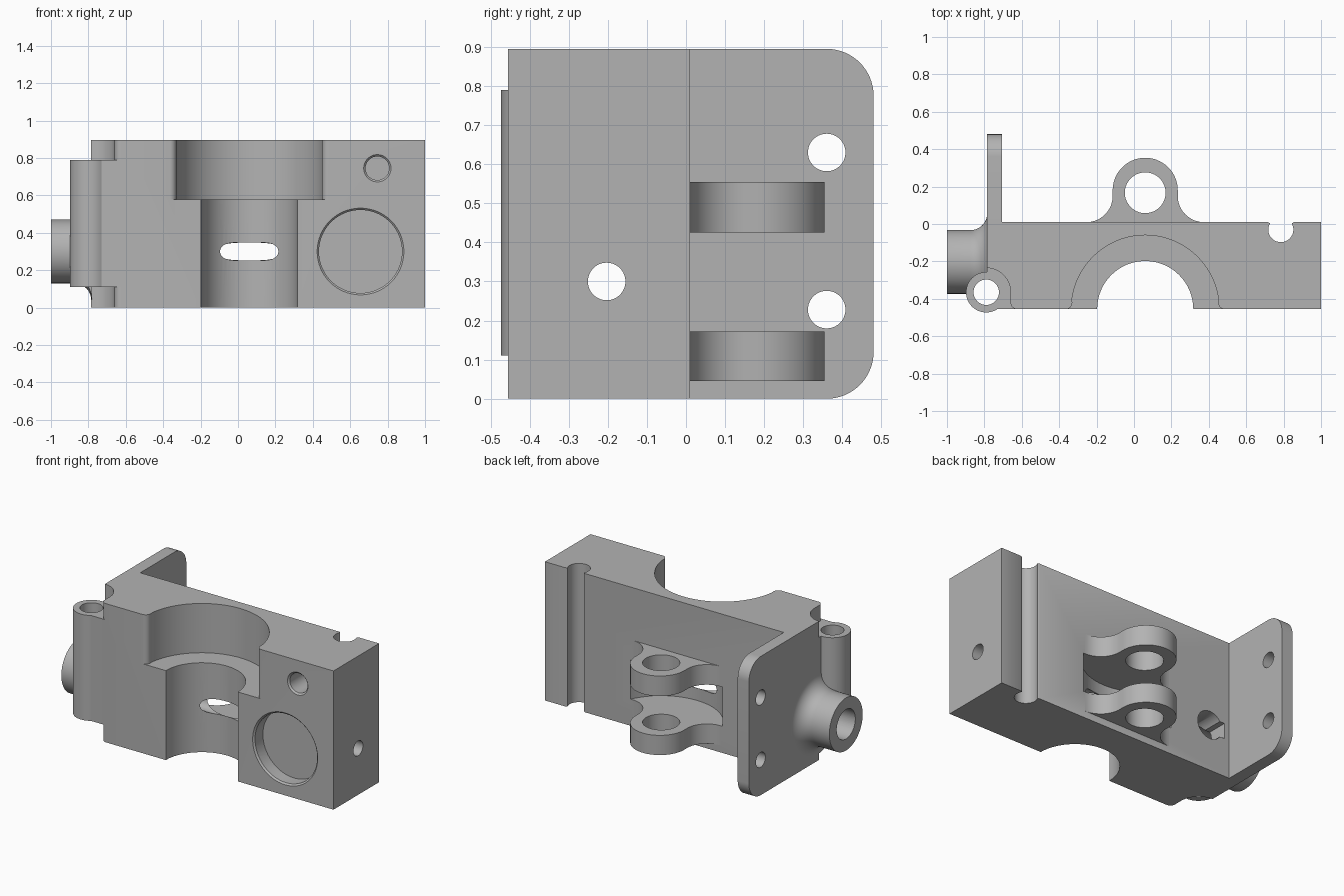
import bpy, bmesh
from math import sin, cos, radians, pi
from mathutils import Matrix, Vector

if "Cube" in bpy.data.objects:
    bpy.data.objects.remove(bpy.data.objects["Cube"])

metal = bpy.data.materials.new("plain_grey")
metal.use_nodes = True
GREY = (0.45, 0.45, 0.45, 1)
metal.diffuse_color = GREY
metal.node_tree.nodes["Principled BSDF"].inputs["Base Color"].default_value = GREY


def make(name, bm):
    bmesh.ops.recalc_face_normals(bm, faces=bm.faces)
    mesh = bpy.data.meshes.new(name)
    bm.to_mesh(mesh)
    bm.free()
    mesh.materials.append(metal)
    ob = bpy.data.objects.new(name, mesh)
    bpy.context.collection.objects.link(ob)
    return ob


def arc(cx, cy, r, a0, a1, n=24):
    return [(cx + r * cos(radians(a0 + (a1 - a0) * i / n)),
             cy + r * sin(radians(a0 + (a1 - a0) * i / n))) for i in range(n + 1)]


def prism(name, outline, lo, hi, axis="z"):
    """Extrude an outline: (x, y) along z, or (y, z) along x."""
    bm = bmesh.new()
    place = (lambda u, v: (u, v, lo)) if axis == "z" else (lambda u, v: (lo, u, v))
    face = bm.faces.new([bm.verts.new(place(u, v)) for u, v in outline])
    grown = bmesh.ops.extrude_face_region(bm, geom=[face])["geom"]
    step = Vector((0, 0, hi - lo)) if axis == "z" else Vector((hi - lo, 0, 0))
    bmesh.ops.translate(bm, vec=step, verts=[g for g in grown if isinstance(g, bmesh.types.BMVert)])
    return make(name, bm)


def box(name, lo, hi):
    return prism(name, [(lo[0], lo[1]), (hi[0], lo[1]), (hi[0], hi[1]), (lo[0], hi[1])], lo[2], hi[2])


def rod(name, start, end, r, r_end=None):
    a, b = Vector(start), Vector(end)
    bm = bmesh.new()
    turn = (b - a).to_track_quat("Z", "Y").to_matrix().to_4x4()
    bmesh.ops.create_cone(bm, cap_ends=True, segments=64, radius1=r,
                          radius2=r if r_end is None else r_end, depth=(b - a).length,
                          matrix=Matrix.Translation((a + b) / 2) @ turn)
    return make(name, bm)


def cut(targets, cutter):
    cutter.hide_render = True
    for ob in targets:
        mod = ob.modifiers.new("cut", "BOOLEAN")
        mod.operation, mod.solver, mod.object = "DIFFERENCE", "EXACT", cutter
        bpy.context.view_layer.objects.active = ob
        bpy.ops.object.modifier_apply(modifier=mod.name)
    bpy.data.objects.remove(cutter)


LEFT, FRONT, BACK, TOP = -0.785, -0.455, 0.01, 0.895
MID = 0.06                      # centre of the bore and lugs
PIN = (-0.79, -0.365)           # hinge column axis
AXLE_Y, AXLE_Z = -0.203, 0.3    # cross hole axis

# Main block
body = box("main_block", (LEFT, FRONT, 0), (1, BACK, TOP))

# Half-round bore and wider step above it, with rounded mouth
cut([body], rod("bore", (MID, FRONT, -0.1), (MID, FRONT, 1), 0.257))
mouth = (arc(MID + 0.425, FRONT + 0.035, 0.035, 270, 180, 8)
         + arc(MID, FRONT, 0.395, 8, 172, 64)
         + arc(MID - 0.425, FRONT + 0.035, 0.035, 0, -90, 8)
         + [(MID - 0.425, -0.6), (MID + 0.425, -0.6)])
cut([body], prism("step", mouth, 0.577, 1))

# Vertical groove in the back
groove = arc(0.785, -0.03, 0.067, 150, 390, 40) + [(0.855, BACK), (0.855, 0.1), (0.715, 0.1), (0.715, BACK)]
cut([body], prism("groove", groove, -0.1, 1))

# Corner relief above and below the hinge column
relief = ([(-0.95, -0.6), (-0.625, -0.6)] + arc(-0.625, -0.42, 0.035, 270, 180, 8)
          + arc(*PIN, 0.13, 0, 90, 20) + [(-0.95, PIN[1] + 0.13)])
for lo, hi in ((-0.1, 0.11), (0.79, 1)):
    cut([body], prism("relief", relief, lo, hi))

# Round recesses in the front, with eased rims
for x, z, r, depth in ((0.655, 0.3, 0.222, 0.09), (0.745, 0.745, 0.063, 0.2)):
    cut([body], rod("recess", (x, FRONT - 0.1, z), (x, FRONT + depth, z), r))
    cut([body], rod("rim", (x, FRONT - 0.01, z), (x, FRONT + 0.015, z), r + 0.02, r - 0.005))

# Swing clearance between the lugs
cut([body], rod("clearance", (MID, 0.165, 0.172), (MID, 0.165, 0.425), 0.363))

# Rear pocket that opens into the boss bore
cut([body], rod("pocket", (-0.56, 0.1, AXLE_Z), (-0.56, -0.28, AXLE_Z), 0.09))
cut([body], box("notch", (-0.67, -0.28, 0.25), (-0.56, 0.1, 0.35)))

# Mounting plate with rounded corners and two holes
outline = ([(BACK, 0)] + arc(0.36, 0.12, 0.12, -90, 0, 16)
           + arc(0.36, TOP - 0.12, 0.12, 0, 90, 16) + [(BACK, TOP)])
plate = prism("mounting_plate", outline, LEFT, -0.705, "x")
for z in (0.228, 0.63):
    cut([plate], rod("plate_hole", (-1, 0.36, z), (-0.6, 0.36, z), 0.048))

# Hinge column
column = rod("hinge_column", (*PIN, 0.11), (*PIN, 0.79), 0.108)

# Side boss, turned from a profile with a filleted foot
profile = [(0.0, -1.0), (0.17, -1.0)] + arc(0.26, -0.875, 0.09, 180, 90, 10) + [(0.26, -0.78), (0.0, -0.78)]
bm = bmesh.new()
verts = [bm.verts.new((x, AXLE_Y + r, AXLE_Z)) for r, x in profile]
edges = [bm.edges.new(pair) for pair in zip(verts, verts[1:])]
bmesh.ops.spin(bm, geom=verts + edges, cent=(0, AXLE_Y, AXLE_Z), axis=(1, 0, 0),
               angle=2 * pi, steps=64, use_duplicate=False)
bmesh.ops.remove_doubles(bm, verts=bm.verts, dist=0.0005)
boss = make("side_boss", bm)

# Shared holes: column pin, boss bore and long cross hole
cut([body, column, boss], rod("pin_hole", (*PIN, -0.1), (*PIN, 1), 0.068))
cut([body, column, boss], rod("boss_bore", (-1.1, AXLE_Y, AXLE_Z), (-0.5, AXLE_Y, AXLE_Z), 0.095))
cut([body], rod("cross_hole", (-0.6, AXLE_Y, AXLE_Z), (1.1, AXLE_Y, AXLE_Z), 0.048))

# Rear lugs with flared roots
lug_outline = (arc(MID + 0.314, 0.15, 0.14, 270, 180, 16) + arc(MID, 0.18, 0.174, 0, 180, 40)
               + arc(MID - 0.314, 0.15, 0.14, 0, -90, 16))
for name, lo, hi in (("lower_lug", 0.045, 0.172), ("upper_lug", 0.425, 0.555)):
    lug = prism(name, lug_outline, lo, hi)
    cut([lug], rod("lug_hole", (MID, 0.167, 0), (MID, 0.167, 1), 0.109))

# Smooth the round faces and keep the edges crisp
bpy.ops.object.select_all(action="DESELECT")
for ob in bpy.context.collection.objects:
    if ob.type == "MESH":
        ob.select_set(True)
        bpy.context.view_layer.objects.active = ob
bpy.ops.object.shade_smooth_by_angle(angle=radians(30))
